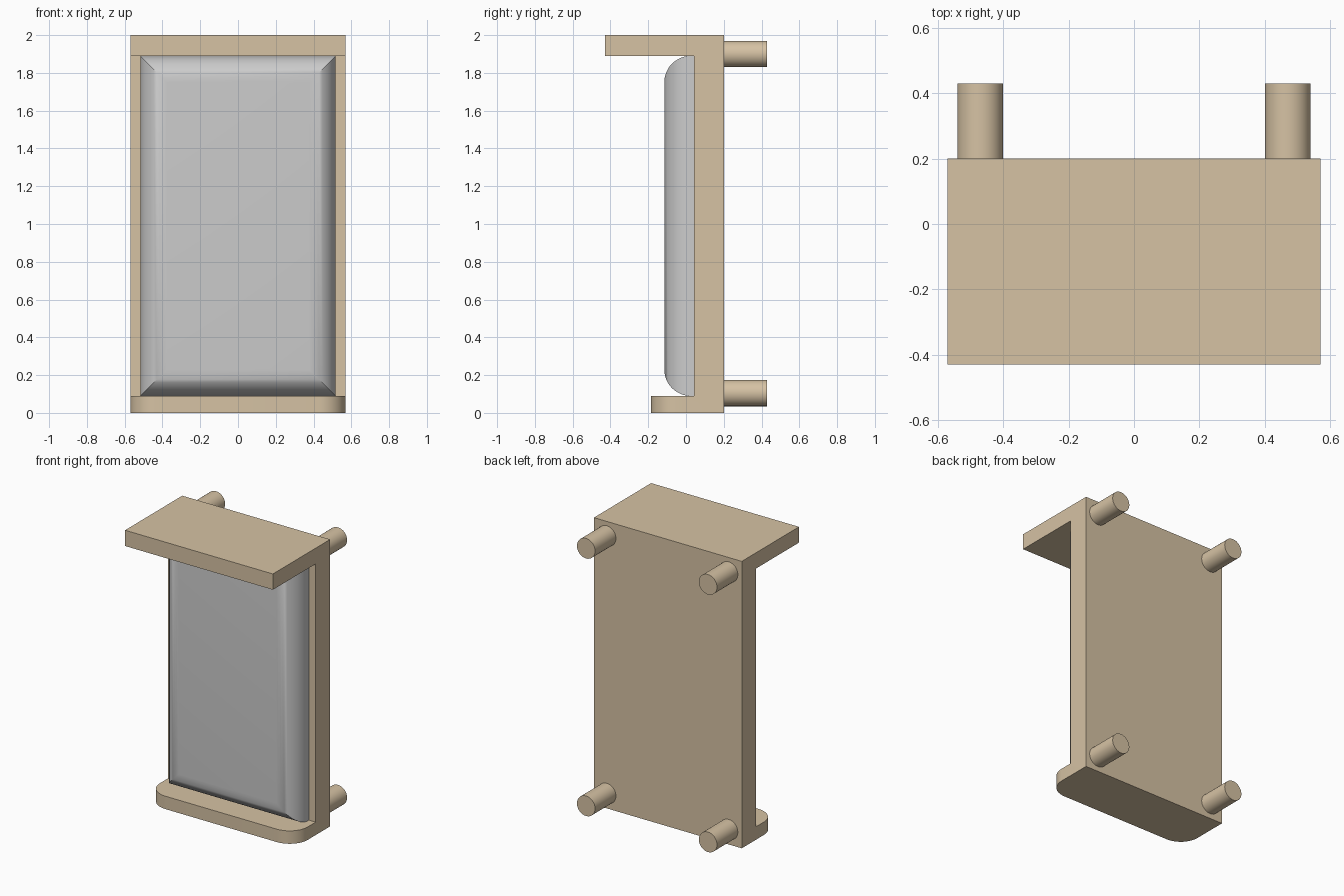
import bpy, bmesh, math

if "Cube" in bpy.data.objects:
    bpy.data.objects.remove(bpy.data.objects["Cube"])

wood = bpy.data.materials.new("tan_wood")
wood.diffuse_color = (0.67, 0.54, 0.37, 1)
wood.use_nodes = True
wood.node_tree.nodes["Principled BSDF"].inputs["Base Color"].default_value = wood.diffuse_color


def finish(bm, name, mat=None):
    bmesh.ops.recalc_face_normals(bm, faces=bm.faces)
    me = bpy.data.meshes.new(name)
    bm.to_mesh(me)
    bm.free()
    ob = bpy.data.objects.new(name, me)
    bpy.context.collection.objects.link(ob)
    if mat:
        me.materials.append(mat)
    bpy.ops.object.select_all(action='DESELECT')
    ob.select_set(True)
    bpy.context.view_layer.objects.active = ob
    bpy.ops.object.shade_smooth_by_angle(angle=math.radians(30))
    return ob


# Frame: back board, top hood and bottom ledge as one extruded side profile
HALF_W, BACK, BOARD = 0.57, 0.20, 0.042
LEDGE, LEDGE_Z, HOOD, HOOD_Z = -0.185, 0.09, -0.43, 1.89
profile = [(BACK, 0), (BACK, 2), (HOOD, 2), (HOOD, HOOD_Z),
           (BOARD, HOOD_Z), (BOARD, LEDGE_Z), (LEDGE, LEDGE_Z), (LEDGE, 0)]
bm = bmesh.new()
side = bm.faces.new([bm.verts.new((-HALF_W, y, z)) for y, z in profile])
ext = bmesh.ops.extrude_face_region(bm, geom=[side])
bmesh.ops.translate(bm, vec=(2 * HALF_W, 0, 0),
                    verts=[g for g in ext["geom"] if isinstance(g, bmesh.types.BMVert)])
bmesh.ops.recalc_face_normals(bm, faces=bm.faces)
# Round the two front corners of the ledge
corners = [e for e in bm.edges
           if all(abs(v.co.y - LEDGE) < 1e-4 for v in e.verts)
           and abs(e.verts[0].co.x - e.verts[1].co.x) < 1e-4]
bmesh.ops.bevel(bm, geom=corners, offset=0.14, offset_type='OFFSET',
                segments=10, profile=0.5, affect='EDGES')
finish(bm, "frame", wood)

# Cushion panel: mitred rectangles following a quarter-round edge
PAD_W, PAD_FRONT, R, STEPS = 0.517, -0.115, 0.14, 12
sections = [(0, BOARD)]
for i in range(STEPS + 1):
    a = math.pi / 2 * i / STEPS
    sections.append((R * (1 - math.cos(a)), PAD_FRONT + R * (1 - math.sin(a))))
bm = bmesh.new()
rings = []
for inset, y in sections:
    x, lo, hi = PAD_W - inset, LEDGE_Z + inset, HOOD_Z - inset
    rings.append([bm.verts.new(c) for c in
                  ((-x, y, lo), (x, y, lo), (x, y, hi), (-x, y, hi))])
for a, b in zip(rings, rings[1:]):
    for k in range(4):
        n = (k + 1) % 4
        bm.faces.new((a[k], a[n], b[n], b[k]))
bm.faces.new(rings[0])
bm.faces.new(rings[-1])
finish(bm, "front_panel")

# Four mounting pegs on the back
PEG_R, PEG_END = 0.07, 0.43
for x, lr in ((-0.47, "left"), (0.47, "right")):
    for z, tb in ((0.105, "lower"), (1.90, "upper")):
        bm = bmesh.new()
        bmesh.ops.create_cone(bm, cap_ends=True, segments=32,
                              radius1=PEG_R, radius2=PEG_R, depth=PEG_END - BACK)
        for v in bm.verts:
            px, py, pz = v.co
            v.co = (x + px, (BACK + PEG_END) / 2 + pz, z + py)
        finish(bm, f"{tb}_{lr}_peg", wood)
